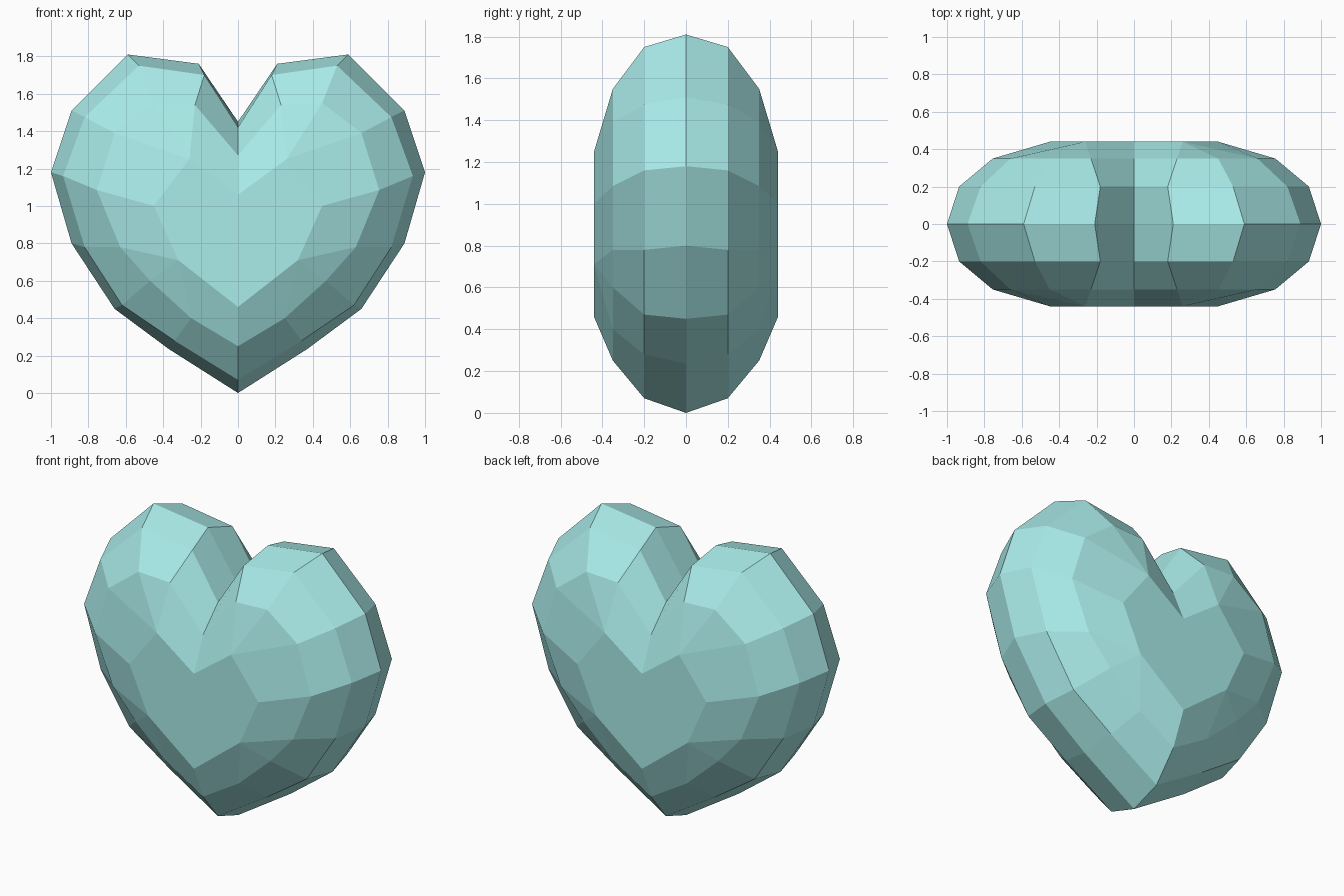
import bpy, bmesh

if "Cube" in bpy.data.objects:
    bpy.data.objects.remove(bpy.data.objects["Cube"])

# Half outlines (x, z) from notch to bottom tip, one per depth layer
mid = [(0, 1.45), (.21, 1.76), (.59, 1.81), (.89, 1.51), (1, 1.18),
       (.89, .80), (.66, .45), (.37, .235), (0, 0)]
inner = [(0, 1.42), (.18, 1.70), (.53, 1.75), (.82, 1.475), (.935, 1.16),
         (.82, .78), (.62, .47), (.34, .28), (0, .07)]
bevel = [(0, 1.27), (.23, 1.54), (.45, 1.55), (.66, 1.39), (.755, 1.085),
         (.63, .78), (.47, .60), (.25, .40), (0, .25)]
# The flat cap has fewer corners, so some repeat and are merged
a, b = (.26, 1.25), (.32, .71)
cap = [(0, 1.06), a, a, a, (.45, 1.0), b, b, b, (0, .46)]

layers = [(-.44, cap), (-.35, bevel), (-.20, inner), (0, mid),
          (.20, inner), (.35, bevel), (.44, cap)]

bm = bmesh.new()


def ring(y, half):
    outline = half + [(-x, z) for x, z in half[-2:0:-1]]
    return [bm.verts.new((x, y, z)) for x, z in outline]


# Skin the layers together and close the front and back
rings = [ring(y, half) for y, half in layers]
for r, s in zip(rings, rings[1:]):
    for i in range(len(r)):
        j = (i + 1) % len(r)
        bm.faces.new((r[i], r[j], s[j], s[i]))
bm.faces.new(rings[0])
bm.faces.new(rings[-1])
bmesh.ops.remove_doubles(bm, verts=bm.verts[:], dist=.001)
bmesh.ops.recalc_face_normals(bm, faces=bm.faces[:])

mesh = bpy.data.meshes.new("heart_gem")
bm.to_mesh(mesh)
bm.free()
heart = bpy.data.objects.new("heart_gem", mesh)
bpy.context.collection.objects.link(heart)

# Pale turquoise finish
mat = bpy.data.materials.new("turquoise")
mat.diffuse_color = (.40, .84, .82, 1)
mat.use_nodes = True
mat.node_tree.nodes["Principled BSDF"].inputs["Base Color"].default_value = mat.diffuse_color
mesh.materials.append(mat)
